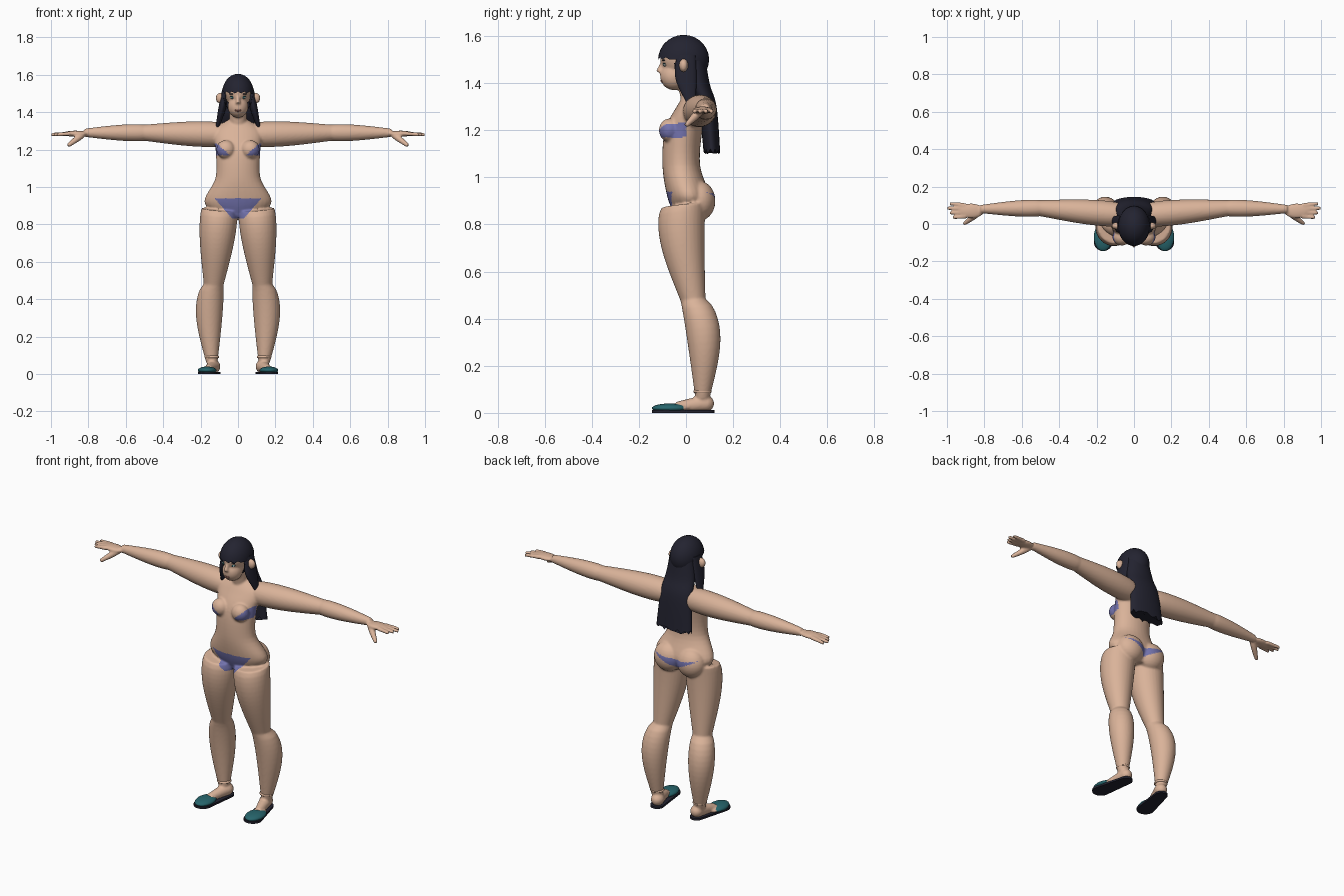
import bpy, bmesh, math
from mathutils import Vector, Matrix

if "Cube" in bpy.data.objects:
    bpy.data.objects.remove(bpy.data.objects["Cube"])


def material(name, *color):
    m = bpy.data.materials.new(name)
    m.use_nodes = True
    m.diffuse_color = (*color, 1)
    m.node_tree.nodes["Principled BSDF"].inputs["Base Color"].default_value = (*color, 1)
    return m


SKIN = material("skin", .7, .45, .32)
HAIR = material("dark hair", .017, .017, .03)
CLOTH = material("violet cloth", .17, .17, .42)
TEAL = material("teal", .02, .13, .15)
WHITE = material("eye white", .6, .6, .55)
LIP = material("lip", .45, .2, .16)
SIDES = {"left": 1, "right": -1}


def skin_loops(bm, loops):
    """Bridge closed loops of points and cap both ends."""
    loops = [[bm.verts.new(co) for co in loop] for loop in loops]
    for a, b in zip(loops, loops[1:]):
        for i in range(len(a)):
            bm.faces.new((a[i - 1], a[i], b[i], b[i - 1]))
    bm.faces.new(loops[0])
    bm.faces.new(loops[-1])
    return loops


def ellipse(rx, ry, segments=32):
    angles = [math.tau * i / segments for i in range(segments)]
    return [Vector((rx * math.cos(a), ry * math.sin(a), 0)) for a in angles]


def loft(bm, rings, steps=6):
    """Level ellipses (x, y, z, rx, ry) joined by a smooth curve through them."""
    points = [Vector(r) for r in (rings[0], *rings, rings[-1])]
    curve = [points[-1]]
    for a, b, c, d in reversed(list(zip(points, points[1:], points[2:], points[3:]))):
        for i in reversed(range(steps)):
            t = i / steps
            curve.append(b + (c - a) * t / 2 + (a * 2 - b * 5 + c * 4 - d) * t ** 2 / 2
                         + (b * 3 - a - c * 3 + d) * t ** 3 / 2)
    return skin_loops(bm, [[Vector(r[:3]) + e for e in ellipse(r[3], r[4])] for r in curve])


def limb(bm, start, end, r_start, r_end, bulge=0, bow=Vector(), steps=14):
    """Round tapered limb that swells and bows most above its middle."""
    turn = (end - start).to_track_quat("Z", "Y")
    loops = []
    for i in range(steps + 1):
        t = i / steps
        swell = math.sin(math.pi * t ** .7)
        center = start.lerp(end, t) + bow * swell
        radius = r_start + (r_end - r_start) * t + bulge * swell
        loops.append([center + turn @ e for e in ellipse(radius, radius)])
    skin_loops(bm, loops)


def ball(bm, center, *radii):
    m = Matrix.Translation(center) @ Matrix.Diagonal((*radii, 1))
    bmesh.ops.create_uvsphere(bm, u_segments=32, v_segments=14, radius=1, matrix=m)


def finish(bm, name, *mats):
    bmesh.ops.recalc_face_normals(bm, faces=bm.faces)
    mesh = bpy.data.meshes.new(name)
    bm.to_mesh(mesh)
    bm.free()
    for m in mats:
        mesh.materials.append(m)
    mesh.shade_smooth()
    mesh.set_sharp_from_angle(angle=1)
    obj = bpy.data.objects.new(name, mesh)
    bpy.context.collection.objects.link(obj)
    return obj


# Body: overlapping forms fused into one skin
bm = bmesh.new()
loft(bm, [(0, .01, .84, .1, .06), (0, .01, .92, .18, .09), (0, -.02, 1.05, .12, .08),
          (0, -.01, 1.2, .12, .08), (0, .03, 1.3, .13, .07), (0, .04, 1.36, .05, .04)])
limb(bm, Vector((0, .03, 1.3)), Vector((0, 0, 1.45)), .045, .045)
for side in SIDES.values():
    def at(x, y, z):
        return Vector((x * side, y, z))

    # Chest, seat and ear
    ball(bm, at(.065, -.07, 1.2), .05, .045, .05)
    ball(bm, at(.075, .055, .9), .085, .07, .085)
    ball(bm, at(.09, -.01, 1.475), .03, .02, .03)
    # Leg and foot
    knee, ankle = at(.13, .03, .48), at(.14, .07, .06)
    limb(bm, at(.1, -.01, .88), knee, .095, .053, .015, at(0, -.02, 0))
    limb(bm, knee, ankle, .053, .03, .027, at(.02, .03, 0))
    limb(bm, at(.13, .08, .04), at(.16, -.04, .025), .036, .022)
    ball(bm, at(.13, .08, .04), .036, .04, .036)
    ball(bm, at(.165, -.06, .02), .044, .075, .016)
    # Arm and palm
    elbow, wrist = at(.5, .085, 1.29), at(.82, .08, 1.29)
    limb(bm, at(.08, .05, 1.28), elbow, .062, .043, .012)
    limb(bm, elbow, wrist, .043, .022, .008)
    ball(bm, at(.87, .07, 1.285), .07, .04, .016)
    # Fingers fan out from the palm
    for i in range(4):
        tip = at(1 - .015 * abs(i - 1), .11 - .025 * i, 1.28)
        limb(bm, at(.9, .1 - .02 * i, 1.285), tip, .012, .009)
    limb(bm, at(.83, .06, 1.28), at(.91, 0, 1.22), .016, .01, .003)
# Head: skull, jaw and nose
ball(bm, (0, -.01, 1.51), .07, .1, .09)
ball(bm, (0, -.05, 1.43), .055, .06, .06)
limb(bm, Vector((0, -.1, 1.49)), Vector((0, -.115, 1.445)), .007, .014)
body = finish(bm, "body", SKIN, CLOTH)
remesh = body.modifiers.new("fuse", "REMESH")
remesh.mode = "VOXEL"
remesh.voxel_size = .006
soften = body.modifiers.new("soften", "SMOOTH")
soften.iterations = 5
bpy.context.view_layer.update()
fused = bpy.data.meshes.new_from_object(body.evaluated_get(bpy.context.evaluated_depsgraph_get()))
body.modifiers.clear()
body.data = fused
fused.materials.clear()
for m in (SKIN, CLOTH):
    fused.materials.append(m)


def is_cloth(center):
    x, y, z = abs(center.x), center.y, center.z
    top = y < 0 and x < .14 and 1.17 < z < min(1.235, 1.13 + x * .9)
    front = y < 0 and .83 + max(0, x - .03) * 1.15 < z < .94
    back = y > .03 and .865 + x / 2 < z < .915 + x * .15
    return top or front or back


for face in fused.polygons:
    face.material_index = int(is_cloth(face.center))
fused.shade_smooth()

# Hair cap with the face opening cut away under a ragged fringe
bm = bmesh.new()
ball(bm, (0, -.01, 1.5), .085, .108, .105)
middles = {f: f.calc_center_median() for f in bm.faces}
opening = [f for f, c in middles.items() if c.y < -.04 and c.z < 1.505]
bmesh.ops.delete(bm, geom=opening, context="FACES")
fringe = [v for v in bm.verts if v.is_boundary and v.co.y < -.05]
for i, v in enumerate(fringe):
    v.co.z += .01 * (i % 2)
finish(bm, "hair_cap", HAIR)

# Long hair down the back with a ragged hem
bm = bmesh.new()
loops = loft(bm, [(0, .03, 1.52, .07, .05), (0, .05, 1.4, .09, .05),
                  (0, .09, 1.3, .1, .04), (0, .11, 1.11, .115, .035)])
for i, v in enumerate(loops[0]):
    v.co.z -= .012 * math.sin(i * 2.4)
finish(bm, "back_hair", HAIR)

for label, side in SIDES.items():
    # Side lock
    bm = bmesh.new()
    loft(bm, [(.07 * side, 0, 1.52, .015, .04), (.085 * side, 0, 1.42, .02, .045),
              (.11 * side, .02, 1.32, .01, .02)])
    finish(bm, label + "_side_lock", HAIR)

    # Shoe toe
    bm = bmesh.new()
    ball(bm, (.165 * side, -.07, .02), .05, .075, .02)
    finish(bm, label + "_shoe_toe", TEAL)

    # Sole: hull around a heel disc and a toe disc
    bm = bmesh.new()
    for x, y, r in ((.13, .085, .037), (.165, -.095, .05)):
        for z in (0, .012):
            for e in ellipse(r, r):
                bm.verts.new(e + Vector((x * side, y, z)))
    hull = bmesh.ops.convex_hull(bm, input=bm.verts)
    bmesh.ops.delete(bm, geom=hull["geom_interior"], context="VERTS")
    finish(bm, label + "_sole", HAIR)

    # Ankle strap
    bm = bmesh.new()
    cuff = Vector((.14 * side, .07, .085))
    limb(bm, cuff, cuff + Vector((0, 0, .015)), .034, .034, .005)
    finish(bm, label + "_ankle_strap", SKIN)

    # Eye details
    for part, mat, y, z, radii in (
            ("eye", WHITE, -.09, 1.477, (.013, .006, .006)),
            ("iris", TEAL, -.093, 1.477, (.005, .005, .005)),
            ("eyelid", TEAL, -.091, 1.484, (.016, .006, .002)),
            ("brow", HAIR, -.095, 1.497, (.018, .006, .003))):
        bm = bmesh.new()
        ball(bm, (.03 * side, y, z), *radii)
        finish(bm, label + "_" + part, mat)

# Lips
bm = bmesh.new()
for z in (1.406, 1.412):
    ball(bm, (0, -.102, z), .018, .006, .004)
finish(bm, "lips", LIP)
